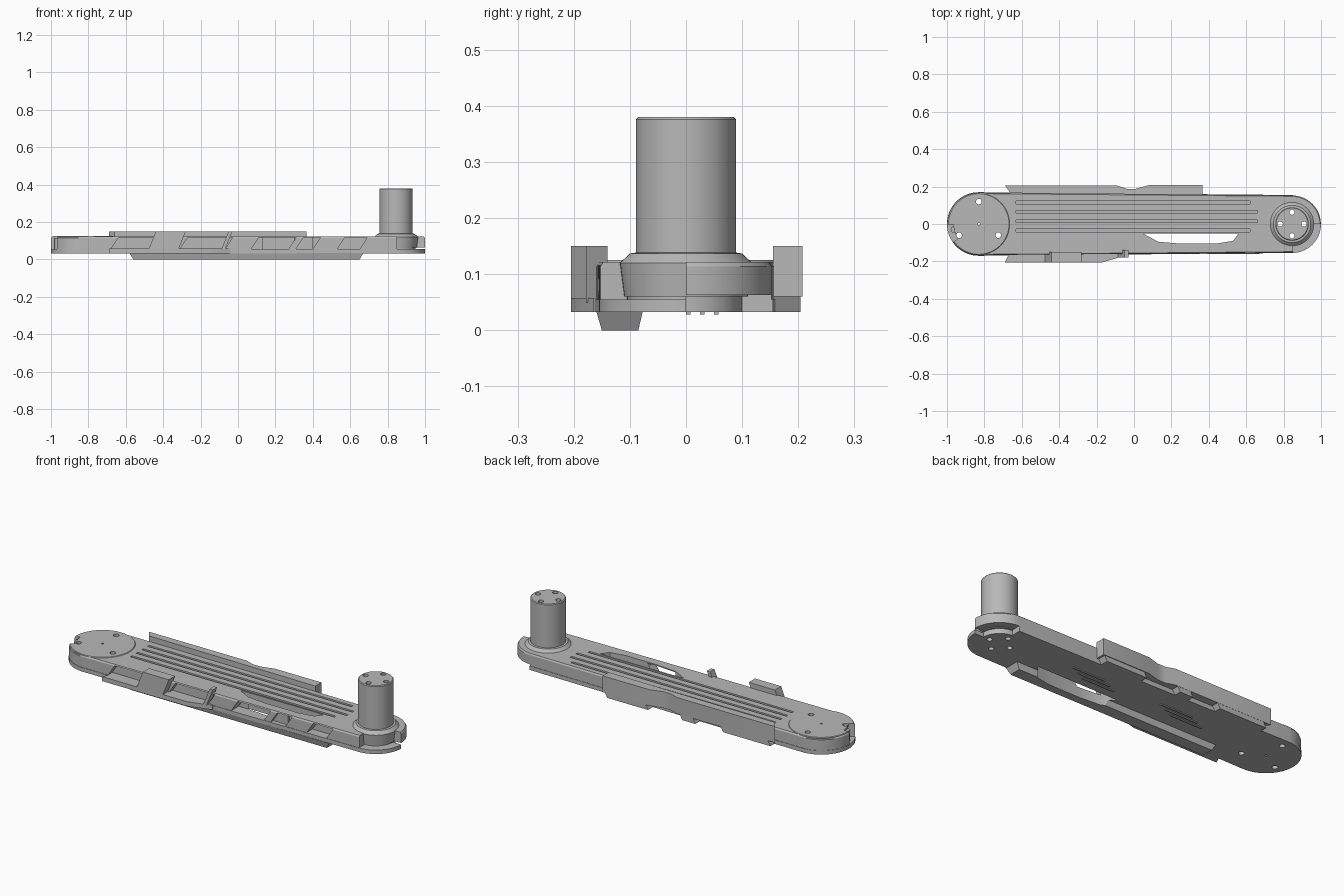
import bpy, bmesh, math
from mathutils import Vector

if "Cube" in bpy.data.objects:
    bpy.data.objects.remove(bpy.data.objects["Cube"])

grey = bpy.data.materials.new("plain grey")
grey.diffuse_color = (0.48, 0.48, 0.48, 1)
grey.use_nodes = True
grey.node_tree.nodes["Principled BSDF"].inputs["Base Color"].default_value = grey.diffuse_color

LX, LR = -0.83, 0.17    # pivot end
RX, RR = 0.845, 0.155   # post end


def make(name, rings):
    """Closed solid skinned through equal-length rings of points."""
    bm = bmesh.new()
    vs = [[bm.verts.new(p) for p in r] for r in rings]
    n = len(vs[0])
    for a, b in zip(vs, vs[1:]):
        for i in range(n):
            j = (i + 1) % n
            bm.faces.new((a[i], a[j], b[j], b[i]))
    bm.faces.new(vs[0][::-1])
    bm.faces.new(vs[-1])
    bmesh.ops.recalc_face_normals(bm, faces=bm.faces)
    me = bpy.data.meshes.new(name)
    bm.to_mesh(me)
    bm.free()
    me.materials.append(grey)
    ob = bpy.data.objects.new(name, me)
    bpy.context.collection.objects.link(ob)
    return ob


def prism(name, pts, z0, z1):
    return make(name, [[(x, y, z) for x, y in pts] for z in (z0, z1)])


def side_prism(name, pts, y0, y1):
    return make(name, [[(x, y, z) for x, z in pts] for y in (y0, y1)])


def box(name, x0, x1, y0, y1, z0, z1):
    return prism(name, [(x0, y0), (x1, y0), (x1, y1), (x0, y1)], z0, z1)


def arc(cx, cy, r, a0, a1, n):
    return [(cx + r * math.cos(math.radians(a0 + (a1 - a0) * i / n)),
             cy + r * math.sin(math.radians(a0 + (a1 - a0) * i / n))) for i in range(n + 1)]


def lathe(name, cx, cy, prof, n=48):
    return make(name, [[(x, y, z) for x, y in arc(cx, cy, r, 0, 360, n)[:-1]] for r, z in prof])


def sector(cx, r0, r1, a0, a1, z0, z1):
    return prism("cutter", arc(cx, 0, r0, a0, a1, 16) + arc(cx, 0, r1, a1, a0, 16), z0, z1)


def cut(ob, cutters):
    """Subtract the cutters, bake the result and drop the cutters."""
    for c in cutters:
        c.hide_render = True
        m = ob.modifiers.new("cut", 'BOOLEAN')
        m.operation, m.solver, m.object = 'DIFFERENCE', 'EXACT', c
    dg = bpy.context.evaluated_depsgraph_get()
    me = bpy.data.meshes.new_from_object(ob.evaluated_get(dg))
    ob.modifiers.clear()
    ob.data = me
    for c in cutters:
        bpy.data.objects.remove(c)


def slant(x0, x1, z0=0.055, z1=0.13, lean=0.04):
    return [(x0, z0), (x1, z0), (x1 + lean, z1), (x0 + lean, z1)]


def slot_cutter():
    return prism("cutter", [(0.05, -0.052), (0.13, -0.095), (0.25, -0.105), (0.44, -0.105),
                            (0.53, -0.09), (0.56, -0.05)], -0.05, 0.2)


def pivot_holes():
    return [lathe("cutter", LX + x, y, [(r, -0.05), (r, 0.2)], 16)
            for x, y, r in ((0, 0.12, .015), (-.105, -.06, .015), (.105, -.06, .015), (0, 0, .006))]


def post_holes():
    return [lathe("cutter", RX + 0.063 * dx, 0.063 * dy, [(0.014, -0.05), (0.014, 0.5)], 16)
            for dx, dy in ((1, 0), (-1, 0), (0, 1), (0, -1))]


# Arm body: floor plate and main block share one tapered rounded outline
outline = arc(LX, 0, LR, 90, 270, 32) + arc(RX, 0, RR, -90, 90, 32)
floor = prism("floor_plate", outline, 0.033, 0.055)
cut(floor, [slot_cutter(), sector(RX, 0.1, 0.25, 0, 88, 0, 0.1)] + pivot_holes() + post_holes())

inner = [(x * 0.999, y * 0.985) for x, y in outline]
bevel = [(x * 0.994, y * 0.955) for x, y in outline]
body = make("arm_body", [[(x, y, z) for x, y in ring] for ring, z in
                         ((inner, 0.055), (inner, 0.114), (bevel, 0.122))])
cutters = [slot_cutter()] + pivot_holes() + post_holes()
# slanted pockets along the front side
for x0, x1, y in ((-0.68, -0.48, -0.13), (-0.31, -0.07, -0.13), (0.07, 0.27, -0.095),
                  (0.31, 0.40, -0.12), (0.53, 0.65, -0.105)):
    cutters.append(side_prism("cutter", slant(x0, x1, 0.0551, 0.116), -0.3, y))
# long top grooves
for y, x1 in ((0.115, 0.62), (0.065, 0.66), (0.015, 0.66), (-0.035, 0.62)):
    cutters.append(box("cutter", -0.63, x1, y - 0.007, y + 0.007, 0.11, 0.2))
# interlocking end notches
cutters += [sector(RX, 0.105, 0.3, -88, 0, 0.0551, 0.2),
            sector(RX, 0.1, 0.3, 0, 88, 0, 0.063),
            sector(LX, 0.12, 0.3, 181, 215, 0.0551, 0.2)]
cut(body, cutters)

# Pivot end cap with its seam and a small pin in the notch
cap = lathe("pivot_cap", LX, 0, [(0.165, 0.112), (0.165, 0.122), (0.162, 0.125)], 64)
cut(cap, pivot_holes() + [sector(LX, 0.135, 0.3, 181, 215, 0, 0.2)])
lathe("pivot_pin", -0.962, -0.03, [(0.018, 0.05), (0.018, 0.115)], 20)

# Post and its flared collar
collar = lathe("post_collar", RX, 0, [(0.11, 0.06), (0.118, 0.12), (0.1, 0.137), (0.085, 0.139)])
post = lathe("post", RX, 0, [(0.089, 0.1), (0.089, 0.376), (0.085, 0.38)], 64)
for ob in (collar, post):
    cut(ob, post_holes())

# Back fin: bent plate with lower tabs
fin = [(-0.69, 0.205), (-0.09, 0.205), (-0.04, 0.188), (0.01, 0.188), (0.08, 0.208),
       (0.365, 0.208), (0.365, 0.155), (-0.66, 0.165)]
prism("back_fin", fin, 0.06, 0.15)
for x0, x1 in ((-0.66, -0.35), (-0.2, -0.1), (0.09, 0.36)):
    side_prism("fin_tab", slant(x0, x1 - 0.02, 0.033, 0.06, 0.015), 0.15, 0.204)

# Front shelf with upright slanted tabs
prism("front_shelf", [(-0.69, -0.205), (-0.17, -0.205), (-0.1, -0.185), (-0.04, -0.165),
                      (-0.04, -0.14), (-0.66, -0.14)], 0.033, 0.058)
side_prism("front_tab", slant(-0.48, -0.32, 0.05, 0.15), -0.205, -0.15)
side_prism("front_tab_small", slant(-0.09, -0.07, 0.05, 0.15), -0.178, -0.14)

# Low lip beside the slot
box("slot_lip", 0.3, 0.4, -0.135, -0.115, 0.05, 0.118)

# Underside rail, tapered on every side
rail = make("bottom_rail", [[(-0.58, -0.16, 0.034), (0.67, -0.16, 0.034), (0.67, -0.077, 0.034), (-0.58, -0.077, 0.034)],
                            [(-0.56, -0.15, 0), (0.65, -0.15, 0), (0.65, -0.085, 0), (-0.56, -0.085, 0)]])
cut(rail, [slot_cutter()])

# Thin raised strips on the underside
for cx in (0.25, -0.3):
    for k in range(3):
        box("bottom_strip", cx - 0.12 + 0.05 * k, cx + 0.08 + 0.05 * k, 0.0 + 0.025 * k, 0.008 + 0.025 * k, 0.028, 0.034)

# Smooth curved walls, keep hard edges
for ob in bpy.context.scene.objects:
    ob.select_set(True)
    bpy.context.view_layer.objects.active = ob
bpy.ops.object.shade_smooth_by_angle(angle=math.radians(25))
